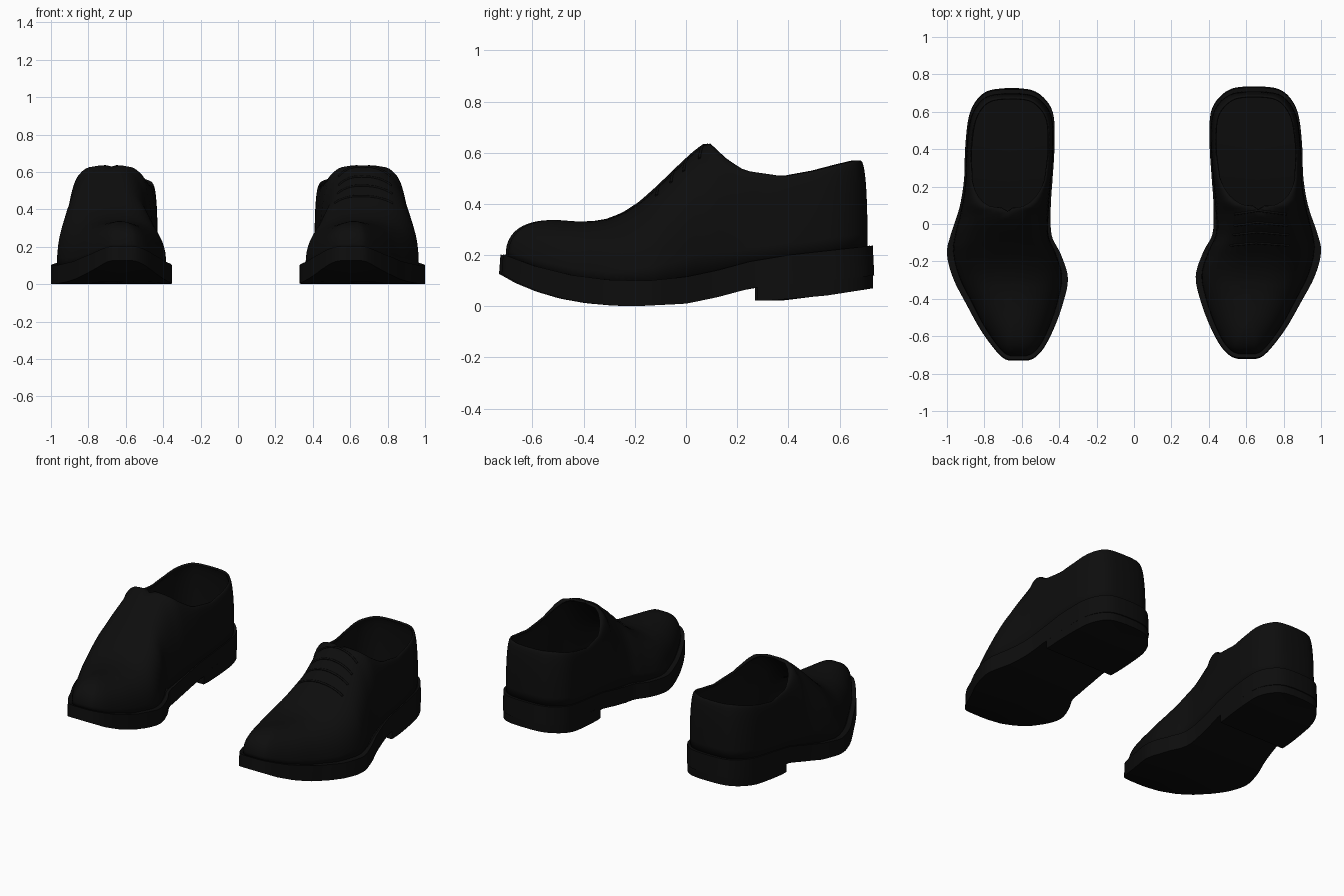
import bpy, bmesh, math

if "Cube" in bpy.data.objects:
    bpy.data.objects.remove(bpy.data.objects["Cube"])

black = bpy.data.materials.new("black leather")
black.diffuse_color = (0.004, 0.004, 0.004, 1)
black.use_nodes = True
black.node_tree.nodes["Principled BSDF"].inputs["Base Color"].default_value = black.diffuse_color

# Plan outline of the sole: y, inner x, outer x
PLAN = [(-.715, .555, .655), (-.70, .515, .69), (-.65, .465, .74), (-.55, .41, .815),
        (-.42, .36, .89), (-.28, .33, .965), (-.15, .37, 1.0), (-.05, .42, .98),
        (.1, .425, .93), (.25, .415, .905), (.4, .405, .90), (.55, .405, .885),
        (.63, .425, .86), (.69, .475, .815), (.72, .53, .76), (.73, .60, .68)]


def table(*pts):
    """Piecewise linear lookup."""
    def look(v):
        if v <= pts[0][0]:
            return pts[0][1]
        for (a, fa), (b, fb) in zip(pts, pts[1:]):
            if v <= b:
                return fa + (fb - fa) * (v - a) / (b - a)
        return pts[-1][1]
    return look


def spline(pts, n):
    """Catmull-Rom through tuples."""
    p = [pts[0]] + pts + [pts[-1]]
    out = []
    for i in range(1, len(p) - 2):
        for k in range(n):
            t = k / n
            out.append(tuple(.5 * (2 * b + (c - a) * t + (2 * a - 5 * b + 4 * c - d) * t * t
                                   + (3 * b - a - 3 * c + d) * t ** 3)
                             for a, b, c, d in zip(p[i - 1], p[i], p[i + 1], p[i + 2])))
    return out + [pts[-1]]


ROWS = spline(PLAN, 5)
mid_x = table((-.7, .605), (-.3, .64), (.1, .665), (.7, .64))
sole_low = table((-.73, .135), (-.65, .09), (-.57, .057), (-.48, .03), (-.38, .012), (-.28, .003),
                 (-.2, 0), (0, .01), (.12, .035), (.25, .07), (.73, .12))
sole_high = table((-.72, .205), (-.6, .16), (-.45, .122), (-.3, .103), (-.15, .1), (0, .115),
                  (.12, .14), (.25, .175), (.4, .2), (.73, .237))
heel_low = table((.25, .022), (.32, .022), (.55, .042), (.73, .07))
# Upper: inset from the sole, then ridge and collar targets of each column
inset = table((-.15, .9), (.1, .96), (.3, .975))
top_spread = table((.055, 0), (.08, .22), (.11, .45), (.17, .7), (.24, .85), (.4, .89), (.73, .88))
top_y = table((-.7, -.5), (-.3, -.28), (.055, .09), (.11, .107), (.17, .165), (.24, .24),
              (.4, .39), (.73, .68))
top_z = table((-.5, .337), (-.42, .331), (-.35, .333), (-.3, .342), (-.24, .365), (-.17, .41),
              (-.1, .472), (0, .568), (.06, .622), (.09, .64), (.107, .625), (.16, .575),
              (.23, .53), (.38, .508), (.5, .53), (.6, .556), (.66, .57))


def ring(f, rows=ROWS):
    """Closed loop: outer side toe to heel, inner side back to the toe."""
    return [f(r[0], r[2]) for r in rows] + [f(r[0], r[1]) for r in reversed(rows)]


def upper_point(y, x, u):
    cx = mid_x(y)
    bx, by = cx + (x - cx) * inset(y), y * .972
    bz = sole_high(y) - .012
    ty = top_y(y)
    tx, tz = mid_x(ty) + (bx - cx) * top_spread(y), top_z(ty)
    c = max(0, math.cos(u * math.pi / 2)) ** .8
    s = math.sin(u * math.pi / 2) ** .8
    return (tx + (bx - tx) * c, ty + (by - ty) * c, bz + (tz - bz) * s)


def spine(zf, dz=0):
    return lambda y, x: (mid_x(y * .9), y * .9, zf(y * .9) + dz)


def place(p, left):
    x, y, z = p
    return (-(1 - (1 - x) * .965), y - .01, z) if left else p


def loft(name, rings, left):
    bm = bmesh.new()
    vs = [[bm.verts.new(place(p, left)) for p in r] for r in rings]
    n = len(vs[0])
    for a, b in zip(vs, vs[1:]):
        for i in range(n):
            j = (i + 1) % n
            bm.faces.new((a[i], a[j], b[j], b[i]))
    bmesh.ops.remove_doubles(bm, verts=bm.verts, dist=.0005)
    if left:
        bmesh.ops.reverse_faces(bm, faces=bm.faces)
    me = bpy.data.meshes.new(name)
    bm.to_mesh(me)
    bm.free()
    me.materials.append(black)
    ob = bpy.data.objects.new(name, me)
    bpy.context.collection.objects.link(ob)
    bpy.ops.object.select_all(action='DESELECT')
    ob.select_set(True)
    bpy.context.view_layer.objects.active = ob
    bpy.ops.object.shade_smooth_by_angle(angle=math.radians(40))
    return ob


HEEL = [r for r in ROWS if r[0] > .255]
for left in (False, True):
    side = "left" if left else "right"
    # Sole with welt
    loft(side + "_sole", [
        ring(spine(sole_low)),
        ring(lambda y, x: (x, y * 1.008, sole_low(y))),
        ring(lambda y, x: (x, y, sole_high(y))),
        ring(spine(sole_high))], left)
    # Heel block
    heel_mid = lambda zf: (lambda y, x: (mid_x(y), .5 + (y - .5) * .7, zf(y)))
    loft(side + "_heel", [
        ring(heel_mid(heel_low), HEEL),
        ring(lambda y, x: (x, y, heel_low(y)), HEEL),
        ring(lambda y, x: (x, y, sole_low(y) + .02), HEEL),
        ring(heel_mid(lambda y: sole_low(y) + .02), HEEL)], left)
    # Leather upper, open at the collar
    levels = [k / 14 for k in range(15)]
    shell = loft(side + "_upper", [ring(lambda y, x, u=u: upper_point(y, x, u)) for u in levels], left)
    thick = shell.modifiers.new("thickness", 'SOLIDIFY')
    thick.thickness, thick.offset = .014, -1

# Laces across the instep of the right shoe
cu = bpy.data.curves.new("laces", 'CURVE')
cu.dimensions = '3D'
cu.bevel_depth, cu.bevel_resolution = .006, 2
cu.use_fill_caps = True
for y in (-.13, -.075, -.02, .03):
    r = min(ROWS, key=lambda q: abs(q[0] - y))
    us = [.68 + .32 * k / 6 for k in range(7)]
    pts = [upper_point(r[0], r[1], u) for u in us] + [upper_point(r[0], r[2], u) for u in us[-2::-1]]
    sp = cu.splines.new('POLY')
    sp.points.add(len(pts) - 1)
    for p, q in zip(sp.points, pts):
        p.co = (*q, 1)
cu.materials.append(black)
bpy.context.collection.objects.link(bpy.data.objects.new("laces", cu))
